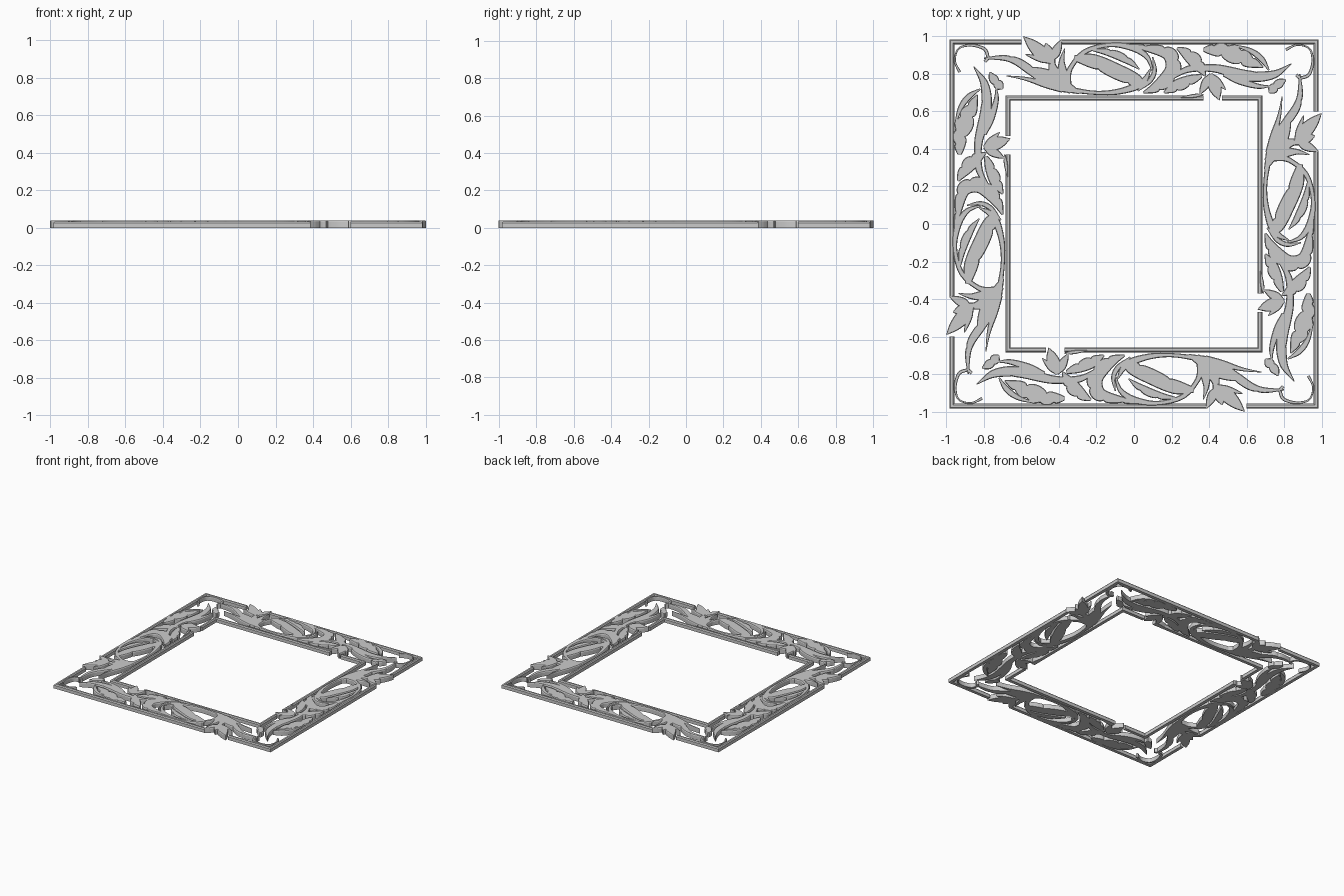
import bpy, bmesh, math
from mathutils import Vector, Matrix

if "Cube" in bpy.data.objects:
    bpy.data.objects.remove(bpy.data.objects["Cube"])


def finish(name, bm):
    # Repeat one side's part around all four sides of the frame
    src = bm.verts[:] + bm.edges[:] + bm.faces[:]
    for k in range(1, 4):
        dup = bmesh.ops.duplicate(bm, geom=src)["geom"]
        vs = [g for g in dup if isinstance(g, bmesh.types.BMVert)]
        bmesh.ops.rotate(bm, verts=vs, cent=(0, 0, 0),
                         matrix=Matrix.Rotation(-k * math.pi / 2, 3, 'Z'))
    bmesh.ops.recalc_face_normals(bm, faces=bm.faces[:])
    me = bpy.data.meshes.new(name)
    bm.to_mesh(me)
    bm.free()
    ob = bpy.data.objects.new(name, me)
    bpy.context.collection.objects.link(ob)
    return ob


def loft(bm, rings):
    rows = [[bm.verts.new(p) for p in r] for r in rings]
    n = len(rows[0])
    for a, b in zip(rows, rows[1:]):
        for i in range(n):
            j = (i + 1) % n
            bm.faces.new((a[i], a[j], b[j], b[i]))
    bm.faces.new(rows[0])
    bm.faces.new(rows[-1][::-1])


def rail(name, r0, r1, start, end):
    # Mitred corner moulding between the flower gaps, stepped up to a narrow top
    w = r1 - r0
    prof = [(r0, 0), (r1, 0), (r1, .026), (r1 - .25 * w, .034),
            (r0 + .25 * w, .034), (r0, .026)]
    bm = bmesh.new()
    loft(bm, [[(start, r, z) for r, z in prof], [(r, r, z) for r, z in prof],
              [(r, end, z) for r, z in prof]])
    finish(name, bm)


def spline(pts, t):
    # Catmull-Rom point along (x, y, half width) control points
    n = len(pts) - 1
    i = min(int(t * n), n - 1)
    u = t * n - i
    p1, p2 = Vector(pts[i]), Vector(pts[i + 1])
    p0 = Vector(pts[i - 1]) if i else 2 * p1 - p2
    p3 = Vector(pts[i + 2]) if i + 2 <= n else 2 * p2 - p1
    return .5 * (2 * p1 + (p2 - p0) * u + (2 * p0 - 5 * p1 + 4 * p2 - p3) * u * u
                 + (3 * p1 - p0 - 3 * p2 + p3) * u ** 3)


def add_leaf(bm, pts, h=.038, left=0, right=0, amp=.6):
    # Flat carved leaf: swept width, optional rounded lobes on each edge
    steps = 12 * (len(pts) - 1)
    rings = []

    def lobe(t, n):
        return 1 + amp * (math.sqrt(abs(math.sin(math.pi * t * n))) - .6) if n else 1

    for k in range(steps + 1):
        t = k / steps
        p = spline(pts, t)
        d = spline(pts, min(1, t + .01)) - spline(pts, max(0, t - .01))
        nrm = Vector((-d.y, d.x)).normalized()
        w = max(p.z, .002)
        wl, wr = w * lobe(t, left), w * lobe(t, right)
        c = p.xy
        b = min(.004, .3 * w)
        ring = [(c - nrm * wr, 0), (c + nrm * wl, 0), (c + nrm * wl, h - .006),
                (c + nrm * (wl - b), h), (c - nrm * (wr - b), h), (c - nrm * wr, h - .006)]
        rings.append([(q.x, q.y, z) for q, z in ring])
    loft(bm, rings)


def leaf(name, pts, **kw):
    bm = bmesh.new()
    add_leaf(bm, pts, **kw)
    finish(name, bm)


def flower(name, petals):
    # Petals given as base, tip, half width
    bm = bmesh.new()
    for (bx, by), (tx, ty), w in petals:
        m = lambda f: (bx + (tx - bx) * f, by + (ty - by) * f)
        add_leaf(bm, [(bx, by, w * .3), (*m(.35), w), (*m(.7), w * .75), (tx, ty, .002)], h=.04)
    finish(name, bm)


# Rails, broken where the flowers cross them
rail("outer_rail", .958, .984, -.385, .60)
rail("inner_rail", .658, .684, .47, -.37)

# Flowers
flower("outer_flower", [((-.44, .86), (-.59, 1.0), .038), ((-.44, .87), (-.385, .985), .026),
                        ((-.44, .86), (-.58, .905), .016), ((-.45, .88), (-.47, .965), .03)])
flower("inner_flower", [((.41, .80), (.455, .66), .036), ((.41, .80), (.35, .69), .025),
                        ((.41, .80), (.49, .715), .018), ((.37, .69), (.25, .675), .01)])

# Stems and leaves leading to the outer flower
leaf("main_leaf", [(-.80, .885, .004), (-.66, .88, .018), (-.55, .82, .026),
                   (-.43, .76, .045), (-.29, .70, .008)], left=4, amp=.4)
leaf("flower_stem", [(-.43, .90, .01), (-.435, .84, .022), (-.40, .77, .042), (-.33, .71, .02)])
leaf("lower_leaflet", [(-.68, .79, .002), (-.58, .775, .01), (-.47, .745, .02), (-.38, .72, .02)])
leaf("side_leaflet", [(-.37, .935, .003), (-.385, .87, .015), (-.38, .80, .028), (-.36, .73, .02)])

# Central scroll with its crossing leaf
leaf("lower_vine", [(-.36, .72, .016), (-.21, .70, .011), (-.08, .707, .016),
                    (.04, .75, .02), (.09, .83, .003)])
leaf("upper_vine", [(-.36, .74, .025), (-.34, .83, .014), (-.26, .92, .014), (-.13, .955, .012),
                    (-.01, .94, .018), (.07, .89, .014), (.10, .81, .003)])
leaf("diagonal_leaf", [(-.32, .885, .016), (-.22, .87, .037), (-.09, .815, .04),
                       (.01, .765, .036), (.05, .735, .01)], right=3, amp=.3)
leaf("upper_small_leaf", [(-.23, .93, .005), (-.13, .913, .02), (-.04, .875, .02), (.03, .825, .003)],
     left=3, amp=.4)

# Large curling leaf and its neighbours
leaf("curling_leaf", [(-.05, .955, .006), (.08, .935, .02), (.185, .905, .036), (.205, .825, .04),
                      (.14, .745, .034), (.05, .70, .006)], left=6, amp=.4)
leaf("inner_leaflet", [(.10, .89, .003), (.11, .82, .012), (.085, .765, .014), (.02, .71, .004)])
leaf("middle_leaf", [(.23, .94, .008), (.29, .90, .032), (.34, .85, .034), (.38, .79, .006)],
     left=3, amp=.4)
leaf("low_leaf", [(.16, .70, .006), (.22, .735, .03), (.29, .765, .028), (.36, .79, .012)],
     right=3, amp=.4)

# Long tapering leaf toward the corner
leaf("long_leaf", [(.19, .77, .006), (.29, .825, .018), (.43, .83, .022), (.60, .79, .03),
                   (.74, .795, .022), (.84, .855, .002)], left=3, amp=.2)
leaf("upper_lobed_leaf", [(.37, .93, .014), (.47, .925, .036), (.58, .885, .04), (.69, .835, .005)],
     left=5, right=3, amp=.5)
leaf("tip_leaflet", [(.53, .955, .003), (.62, .925, .014), (.68, .88, .016), (.72, .82, .004)])
leaf("lower_tip_leaflet", [(.48, .80, .014), (.56, .765, .02), (.66, .735, .014), (.73, .735, .003)])

# Corner scroll and filler leaf
leaf("corner_scroll", [(.81, .93, .008), (.87, .955, .005), (.935, .935, .005), (.953, .87, .007),
                       (.935, .80, .009), (.89, .78, .009), (.865, .795, .009)], h=.035)
leaf("corner_leaflet", [(.81, .77, .006), (.775, .75, .022), (.74, .72, .024), (.72, .70, .006)],
     left=2, right=2, amp=.4)
